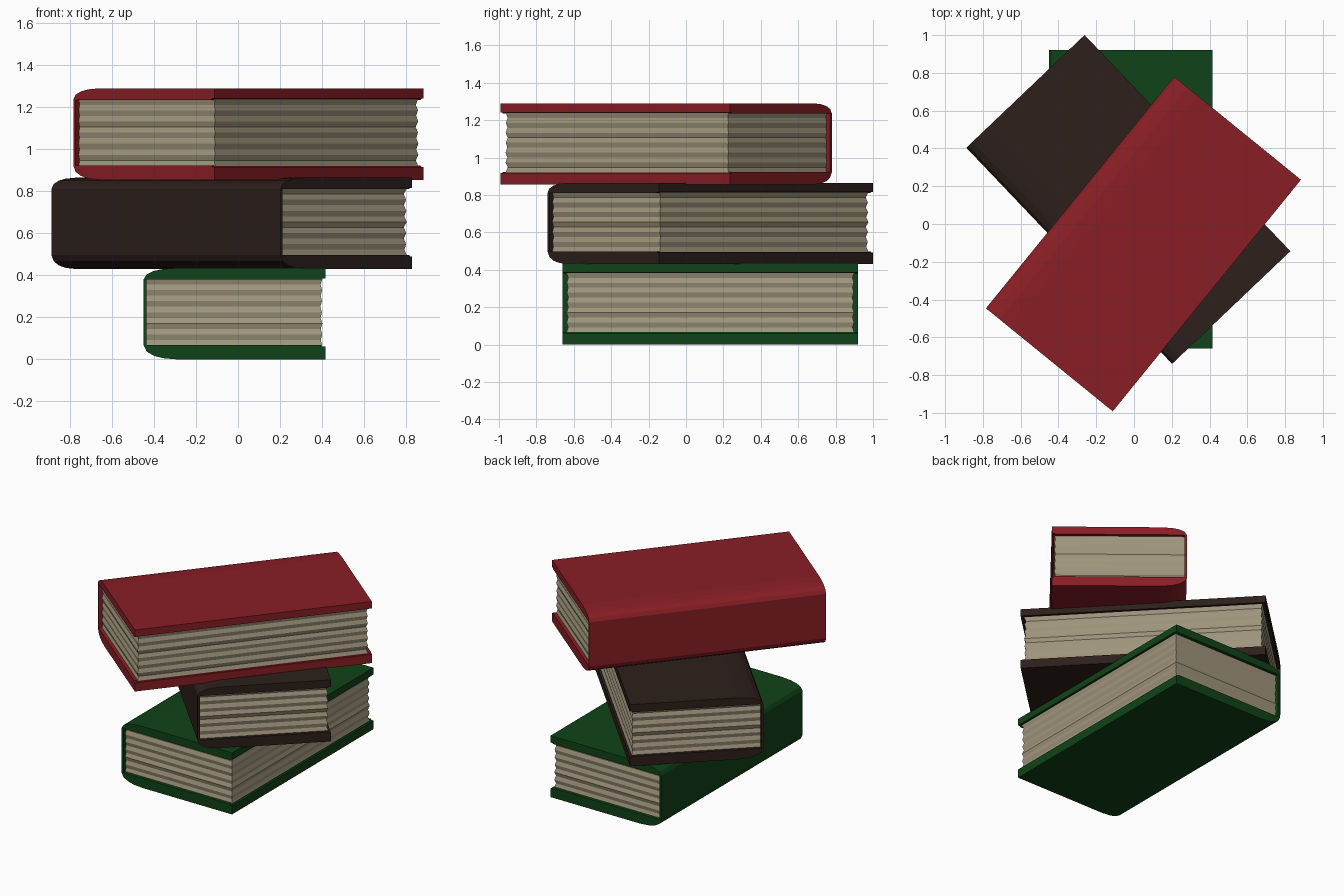
import bpy, bmesh, random
from math import radians
from mathutils import Matrix

if "Cube" in bpy.data.objects:
    bpy.data.objects.remove(bpy.data.objects["Cube"])

random.seed(4)
HX, HY, H = 0.4325, 0.79, 0.435      # half width, half length, thickness


def material(name, rgb):
    m = bpy.data.materials.new(name)
    m.diffuse_color = (*rgb, 1)
    m.use_nodes = True
    m.node_tree.nodes["Principled BSDF"].inputs["Base Color"].default_value = m.diffuse_color
    return m


def finish(name, bm, mat, place):
    bmesh.ops.recalc_face_normals(bm, faces=bm.faces)
    me = bpy.data.meshes.new(name)
    bm.to_mesh(me)
    bm.free()
    me.materials.append(mat)
    ob = bpy.data.objects.new(name, me)
    ob.matrix_world = place
    bpy.context.collection.objects.link(ob)


# Cover: C-shaped profile (rounded spine corners, thin spine) extruded along y
def cover(name, mat, place):
    outer = [(HX, 0), (-0.27, 0), (-0.34, 0.006), (-0.385, 0.018),
             (-0.418, 0.038), (-HX, 0.068)]
    inner = [(-0.418, 0.068), (0.413, 0.068), (0.418, 0.061), (HX, 0.061)]
    up = lambda pts: [(x, H - z * 0.8) for x, z in reversed(pts)]
    profile = outer + up(outer) + list(reversed(up(inner)))[::-1] [::-1][::-1] + inner
    bm = bmesh.new()
    face = bm.faces.new([bm.verts.new((x, -HY, z)) for x, z in profile])
    ext = bmesh.ops.extrude_face_region(bm, geom=[face], use_keep_orig=True)
    verts = [v for v in ext["geom"] if isinstance(v, bmesh.types.BMVert)]
    bmesh.ops.translate(bm, verts=verts, vec=(0, 2 * HY, 0))
    finish(name, bm, mat, place)


# Page block: stacked rings whose edges step in and out
def pages(name, mat, place):
    n, z0, z1 = 12, 0.066, 0.383
    bm = bmesh.new()
    rings = []
    for i in range(n + 1):
        z = z0 + (z1 - z0) * i / n
        d = (0.008 if i % 2 else 0) + random.uniform(0, 0.003)
        x, y = 0.419 - d, 0.769 - d
        rings.append([bm.verts.new(p) for p in
                      ((-0.421, -y, z), (x, -y, z), (x, y, z), (-0.421, y, z))])
    for a, b in zip(rings, rings[1:]):
        for k in range(4):
            j = (k + 1) % 4
            bm.faces.new((a[k], a[j], b[j], b[k]))
    bm.faces.new(rings[0])
    bm.faces.new(rings[-1])
    finish(name, bm, mat, place)


paper = material("paper", (0.36, 0.31, 0.21))
books = [  # name, colour, centre x, centre y, base z, turn
    ("green_book", (0.005, 0.055, 0.009), -0.017, 0.13, 0.0, 0),
    ("brown_book", (0.026, 0.014, 0.011), -0.03, 0.13, 0.43, 43.6),
    ("red_book", (0.25, 0.013, 0.018), 0.05, -0.106, 0.855, -39.1),
]
for name, rgb, x, y, z, turn in books:
    place = Matrix.Translation((x, y, z)) @ Matrix.Rotation(radians(turn), 4, 'Z')
    cover(name + "_cover", material(name, rgb), place)
    pages(name + "_pages", paper, place)
